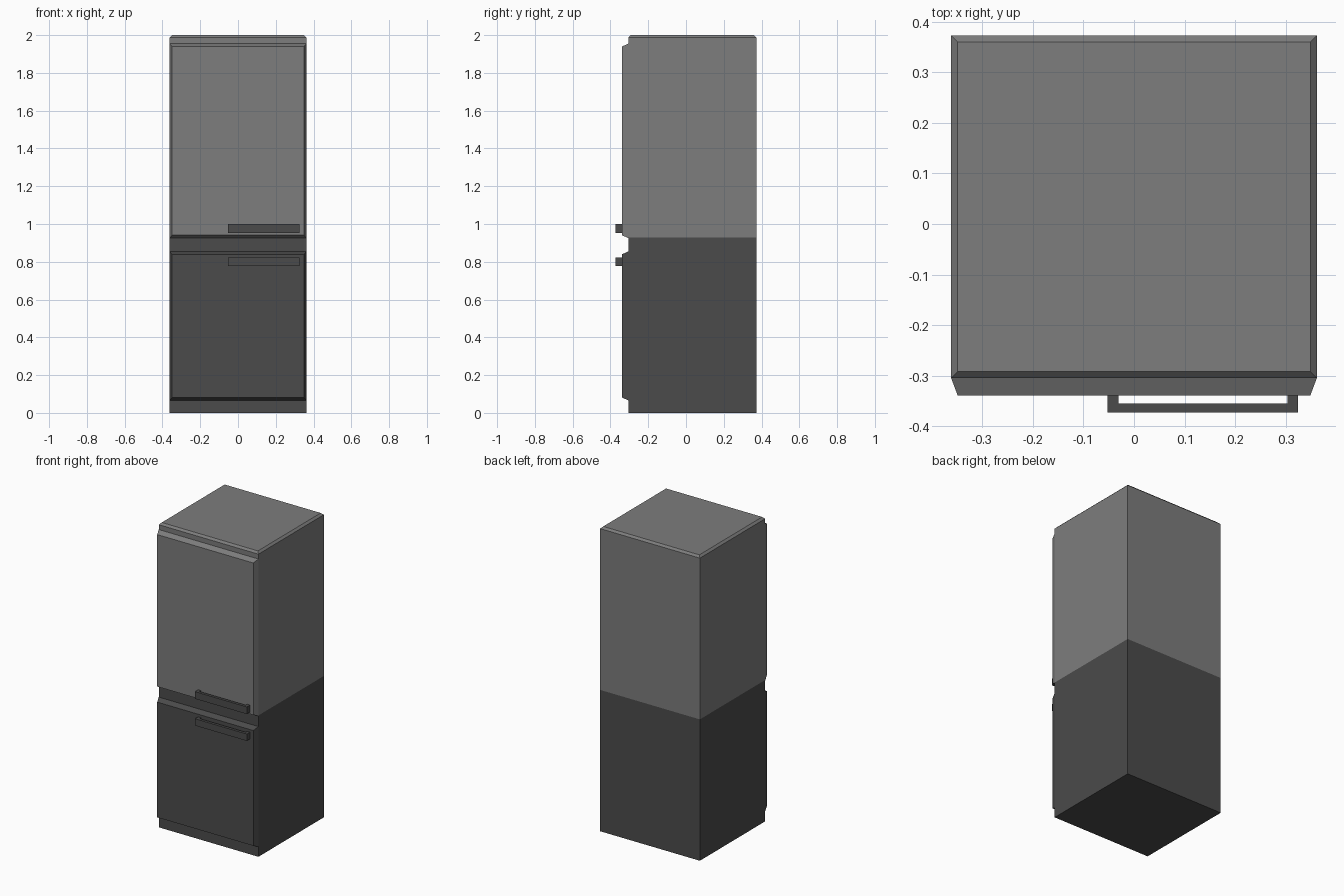
import bpy, bmesh

if "Cube" in bpy.data.objects:
    bpy.data.objects.remove(bpy.data.objects["Cube"])

HALF_W, FRONT, BACK = 0.362, -0.305, 0.373
DOOR_FRONT, SPLIT, BEVEL = -0.34, 0.928, 0.013


def material(name, value):
    m = bpy.data.materials.new(name)
    m.diffuse_color = (value, value, value, 1)
    m.use_nodes = True
    m.node_tree.nodes["Principled BSDF"].inputs["Base Color"].default_value = m.diffuse_color
    return m


light = material("light grey", 0.205)
dark = material("dark grey", 0.07)


def finish(name, bm, mat):
    bmesh.ops.recalc_face_normals(bm, faces=bm.faces)
    me = bpy.data.meshes.new(name)
    bm.to_mesh(me)
    bm.free()
    me.materials.append(mat)
    ob = bpy.data.objects.new(name, me)
    bpy.context.collection.objects.link(ob)


def add_box(bm, x0, x1, y0, y1, z0, z1):
    verts = bmesh.ops.create_cube(bm, size=1)["verts"]
    for v in verts:
        v.co.x = x1 if v.co.x > 0 else x0
        v.co.y = y1 if v.co.y > 0 else y0
        v.co.z = z1 if v.co.z > 0 else z0
    return verts


# Lower cabinet
bm = bmesh.new()
add_box(bm, -HALF_W, HALF_W, FRONT, BACK, 0, SPLIT)
finish("lower_cabinet", bm, dark)

# Upper cabinet with chamfered top rim
bm = bmesh.new()
add_box(bm, -HALF_W, HALF_W, FRONT, BACK, SPLIT, 2)
rim = [e for e in bm.edges if all(v.co.z > 1.99 for v in e.verts)]
bmesh.ops.bevel(bm, geom=rim, offset=BEVEL, segments=1, affect="EDGES")
finish("upper_cabinet", bm, light)


# Doors taper toward the front
def door(name, z0, z1, mat):
    bm = bmesh.new()
    mid = (z0 + z1) / 2
    for v in add_box(bm, -HALF_W, HALF_W, DOOR_FRONT, FRONT, z0, z1):
        if v.co.y < FRONT - 0.01:
            v.co.x += -BEVEL if v.co.x > 0 else BEVEL
            v.co.z += -0.016 if v.co.z > mid else 0.016
    finish(name, bm, mat)


door("upper_door", 0.925, 1.955, light)
door("lower_door", 0.066, 0.855, dark)


# Handles: U-shaped outline extruded upward
def handle(name, z0, z1):
    a, b, t, out = -0.052, 0.325, 0.021, -0.373
    inner = out + 0.018
    outline = [(a, DOOR_FRONT), (a, out), (b, out), (b, DOOR_FRONT),
               (b - t, DOOR_FRONT), (b - t, inner), (a + t, inner), (a + t, DOOR_FRONT)]
    bm = bmesh.new()
    f = bm.faces.new([bm.verts.new((x, y, z0)) for x, y in outline])
    ext = bmesh.ops.extrude_face_region(bm, geom=[f])["geom"]
    for v in ext:
        if isinstance(v, bmesh.types.BMVert):
            v.co.z = z1
    finish(name, bm, dark)


handle("upper_handle", 0.953, 1.0)
handle("lower_handle", 0.777, 0.822)
